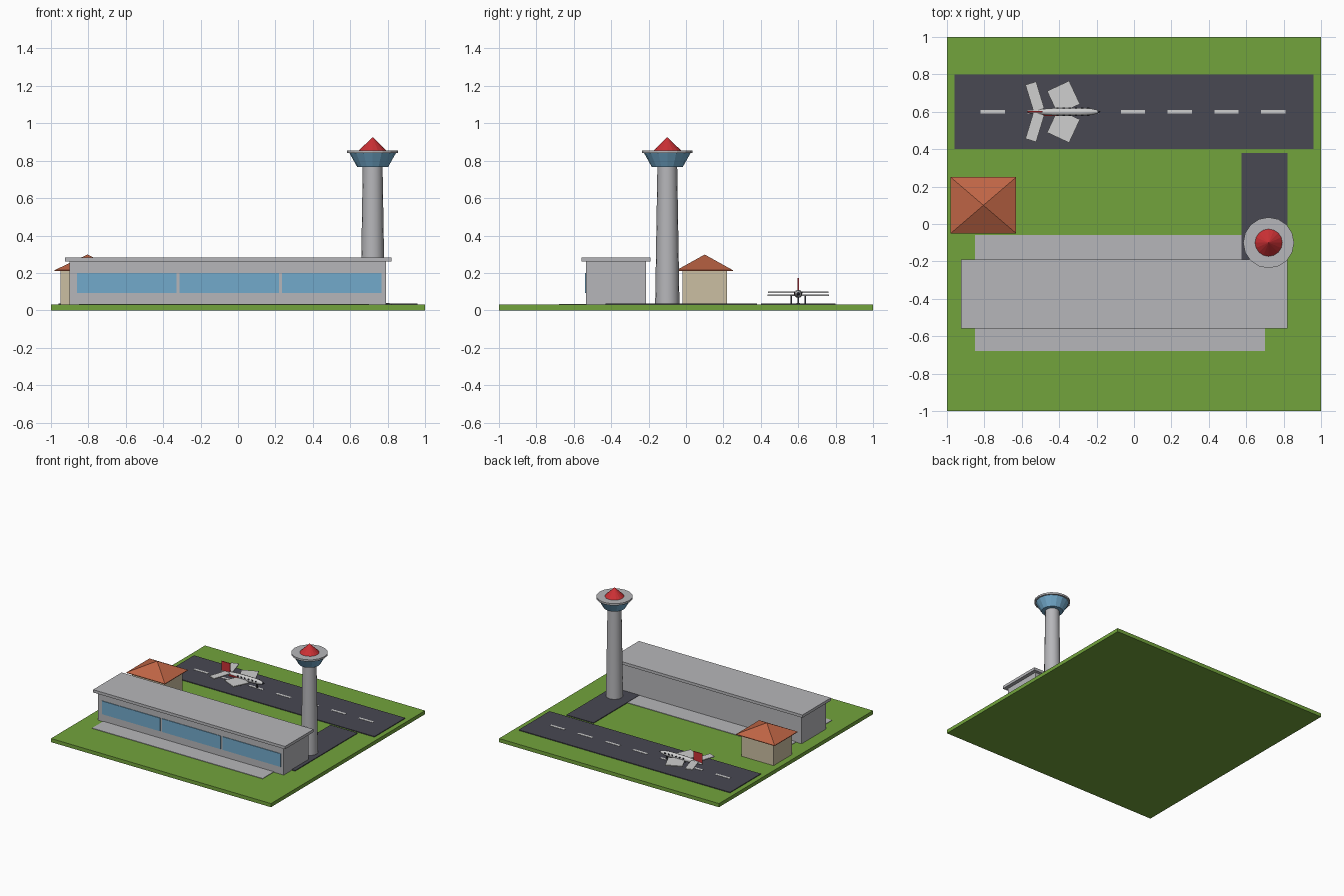
import bpy, bmesh, math
from mathutils import Matrix

if "Cube" in bpy.data.objects:
    bpy.data.objects.remove(bpy.data.objects["Cube"])


def mat(name, r, g, b):
    m = bpy.data.materials.new(name)
    m.diffuse_color = (r, g, b, 1)
    m.use_nodes = True
    m.node_tree.nodes["Principled BSDF"].inputs["Base Color"].default_value = m.diffuse_color
    return m


GRASS = mat("grass green", 0.17, 0.37, 0.045)
ASPHALT = mat("asphalt", 0.065, 0.065, 0.085)
GREY = mat("concrete grey", 0.47, 0.47, 0.49)
WHITE = mat("white paint", 0.62, 0.62, 0.62)
GLASS = mat("blue glass", 0.17, 0.40, 0.60)
RED = mat("red", 0.60, 0.03, 0.035)
TILE = mat("roof tile", 0.52, 0.13, 0.06)
BEIGE = mat("beige wall", 0.60, 0.52, 0.36)
DARK = mat("dark trim", 0.03, 0.03, 0.04)


def finish(name, bm, m):
    bmesh.ops.recalc_face_normals(bm, faces=bm.faces)
    me = bpy.data.meshes.new(name)
    bm.to_mesh(me)
    bm.free()
    me.materials.append(m)
    ob = bpy.data.objects.new(name, me)
    bpy.context.collection.objects.link(ob)
    return ob


def box(name, m, x0, x1, y0, y1, z0, z1, rot=0):
    """Box given by its extents, turned about its own vertical axis."""
    bm = bmesh.new()
    bmesh.ops.create_cube(bm, size=1)
    mx = (Matrix.Translation(((x0 + x1) / 2, (y0 + y1) / 2, (z0 + z1) / 2))
          @ Matrix.Rotation(math.radians(rot), 4, 'Z')
          @ Matrix.Diagonal((x1 - x0, y1 - y0, z1 - z0, 1)))
    bm.transform(mx)
    return finish(name, bm, m)


def lathe(name, m, profile, sides, mx, smooth=False):
    """Capped solid of revolution about local z from (radius, z) points."""
    bm = bmesh.new()
    rings = [[bm.verts.new((r * math.cos(2 * math.pi * i / sides),
                            r * math.sin(2 * math.pi * i / sides), z))
              for i in range(sides)] for r, z in profile]
    for a, b in zip(rings, rings[1:]):
        for i in range(sides):
            j = (i + 1) % sides
            bm.faces.new((a[i], a[j], b[j], b[i]))
    bm.faces.new(rings[0])
    bm.faces.new(rings[-1])
    bm.transform(mx)
    for f in bm.faces:
        f.smooth = smooth and len(f.verts) == 4
    return finish(name, bm, m)


# ground, runway, taxiway, apron
box("grass_base", GRASS, -1, 1, -1, 1, 0, 0.03)
box("runway", ASPHALT, -0.96, 0.96, 0.40, 0.80, 0.028, 0.036)
box("taxiway", ASPHALT, 0.575, 0.82, -0.43, 0.38, 0.028, 0.036)
box("apron", GREY, -0.85, 0.70, -0.68, -0.06, 0.028, 0.034)
for i in range(7):
    cx = -0.755 + 0.25 * i
    box(f"runway_dash_{i}", WHITE, cx - 0.065, cx + 0.065, 0.59, 0.61, 0.034, 0.038)

# terminal
box("terminal_hall", GREY, -0.90, 0.79, -0.535, -0.215, 0.03, 0.265)
box("terminal_roof", GREY, -0.925, 0.82, -0.56, -0.19, 0.26, 0.283)
for i in range(3):
    x = -0.86 + 0.548 * i
    box(f"terminal_window_{i}", GLASS, x, x + 0.53, -0.54, -0.532, 0.092, 0.20)

# control tower
T = Matrix.Translation((0.72, -0.10, 0))
lathe("tower_shaft", GREY, [(0.065, 0.03), (0.053, 0.77)], 16, T, True)
lathe("tower_cab", GLASS, [(0.06, 0.765), (0.082, 0.765), (0.125, 0.842)], 16, T)
lathe("tower_roof", GREY, [(0.136, 0.84), (0.136, 0.855)], 16, T)
lathe("tower_cap", RED, [(0.075, 0.853), (0.002, 0.925)], 16, T)

# small house
box("house_walls", BEIGE, -0.95, -0.66, -0.02, 0.22, 0.03, 0.215)
H = Matrix.Translation((-0.805, 0.10, 0)) @ Matrix.Diagonal((0.175, 0.15, 1, 1)) \
    @ Matrix.Rotation(math.pi / 4, 4, 'Z')
q = math.sqrt(2)
lathe("house_roof", TILE, [(q, 0.21), (q, 0.215), (0.005, 0.298)], 4, H)

# aeroplane, nose towards +x
P = Matrix.Translation((0, 0.6, 0.088)) @ Matrix.Rotation(math.pi / 2, 4, 'Y')
lathe("plane_fuselage", WHITE, [(0.007, -0.57), (0.015, -0.50), (0.021, -0.42),
      (0.022, -0.28), (0.018, -0.23), (0.010, -0.195)], 10, P, True)
lathe("plane_nose", DARK, [(0.010, -0.195), (0.002, -0.18)], 10, P, True)
box("plane_fin", RED, -0.57, -0.49, 0.597, 0.603, 0.085, 0.172)
box("plane_stripe", RED, -0.49, -0.40, 0.577, 0.585, 0.078, 0.09)
box("plane_nose_leg", DARK, -0.255, -0.24, 0.596, 0.604, 0.034, 0.08)
for s, side in ((1, "left"), (-1, "right")):
    for part, cx, cy, w, l, z, a in (("wing", -0.377, 0.076, 0.13, 0.137, 0.08, 25),
                                     ("tailplane", -0.53, 0.081, 0.06, 0.15, 0.096, 17)):
        y = 0.6 + s * cy
        box(f"plane_{side}_{part}", WHITE, cx - w / 2, cx + w / 2,
            y - l / 2, y + l / 2, z - 0.004, z + 0.004, s * a)
    y = 0.6 + s * 0.037
    box(f"plane_{side}_wheel_leg", DARK, -0.385, -0.365, y - 0.004, y + 0.004, 0.034, 0.08)
    y = 0.6 + s * 0.0205
    for i in range(6):
        x = -0.415 + 0.033 * i
        box(f"plane_{side}_window_{i}", DARK, x, x + 0.012,
            y - 0.0025, y + 0.0025, 0.09, 0.1)
